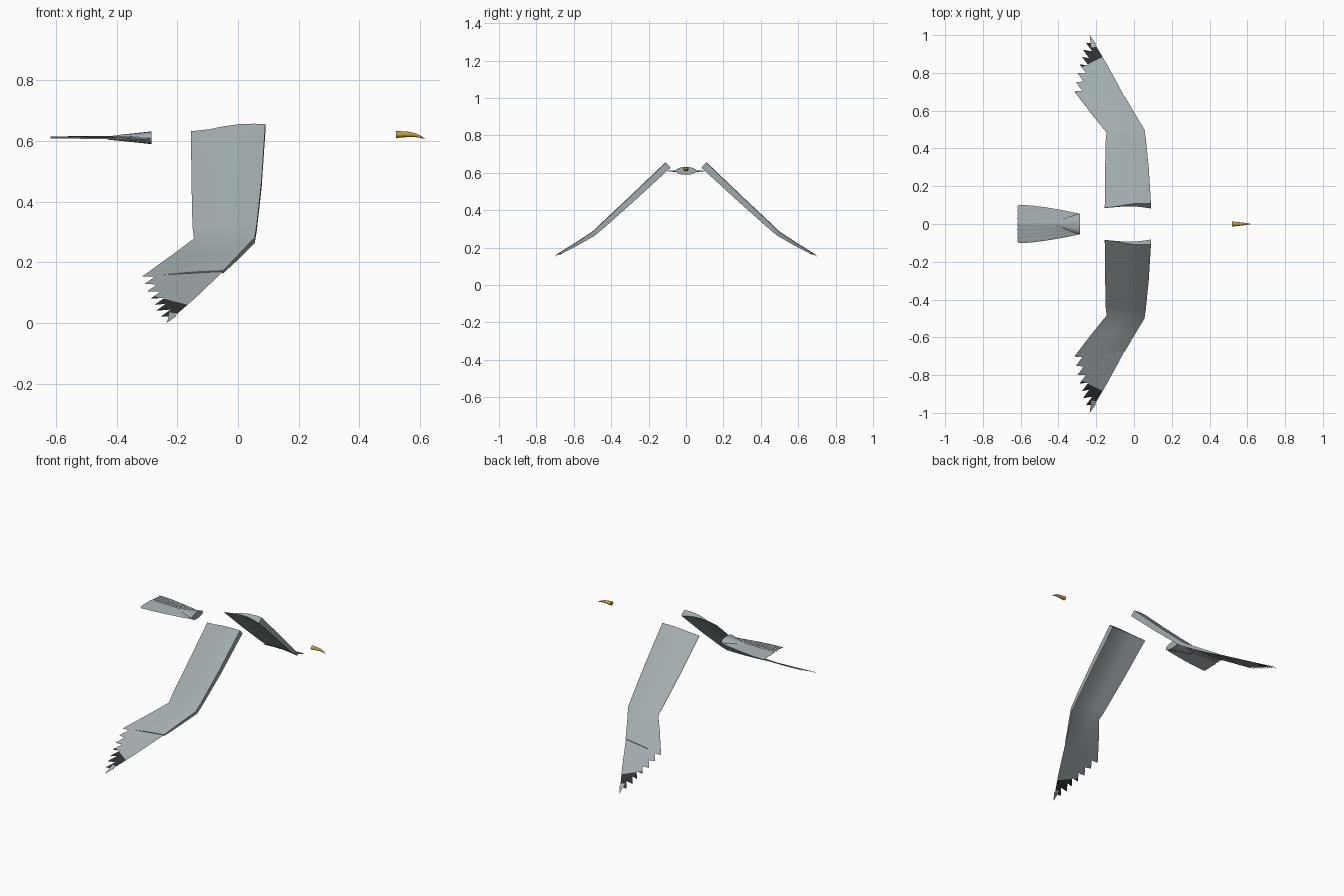
import bpy, bmesh, math
from mathutils import Vector

cube = bpy.data.objects.get("Cube")
if cube:
    bpy.data.objects.remove(cube)


def material(name, rgb):
    m = bpy.data.materials.new(name)
    m.use_nodes = True
    m.diffuse_color = (*rgb, 1)
    m.node_tree.nodes["Principled BSDF"].inputs["Base Color"].default_value = (*rgb, 1)
    return m


GREY = material("feather grey", (0.36, 0.41, 0.43))
BLACK = material("wingtip black", (0.03, 0.03, 0.03))
YELLOW = material("beak yellow", (0.58, 0.35, 0.03))


def finish(bm, name, mats, recalc=True):
    if recalc:
        bmesh.ops.recalc_face_normals(bm, faces=bm.faces)
    mesh = bpy.data.meshes.new(name)
    bm.to_mesh(mesh)
    bm.free()
    for m in mats:
        mesh.materials.append(m)
    ob = bpy.data.objects.new(name, mesh)
    bpy.context.collection.objects.link(ob)
    bpy.ops.object.select_all(action='DESELECT')
    ob.select_set(True)
    bpy.context.view_layer.objects.active = ob
    bpy.ops.object.shade_smooth_by_angle(angle=math.radians(35))
    return ob


def loft(bm, loops):
    """Skin a row of equal-sized closed loops and cap both ends."""
    rings = [[bm.verts.new(p) for p in loop] for loop in loops]
    n = len(rings[0])
    for a, b in zip(rings, rings[1:]):
        for i in range(n):
            j = (i + 1) % n
            bm.faces.new((a[i], a[j], b[j], b[i]))
    bm.faces.new(rings[0])
    bm.faces.new(rings[-1])


def ellipse_loop(x, z, half_y, half_z, n=16):
    return [(x, half_y * math.cos(2 * math.pi * i / n),
             z + half_z * math.sin(2 * math.pi * i / n)) for i in range(n)]


# Wing stations: trailing (x, y), leading (x, y), base z at trailing and leading, thickness
ARM = [(-0.155, 0.085, 0.09, 0.085, 0.63, 0.63, 1.0),
       (-0.153, 0.28, 0.078, 0.28, 0.455, 0.45, 0.85),
       (-0.150, 0.44, 0.062, 0.44, 0.317, 0.307, 0.7),
       (-0.145, 0.485, 0.055, 0.49, 0.277, 0.265, 0.6),
       (-0.215, 0.57, 0.000, 0.585, 0.225, 0.21, 0.45),
       (-0.315, 0.70, -0.048, 0.67, 0.153, 0.165, 0.25)]
# Cambered section: distance along the chord, height above the base
SECTION = [(0, 0.002), (0.25, 0.011), (0.45, 0.025), (0.65, 0.034), (0.85, 0.036), (1, 0.034),
           (1, -0.004), (0.85, 0.004), (0.65, 0.012), (0.45, 0.013), (0.25, 0.007), (0, -0.001)]
# Feather tips along the outer trailing edge
TIPS = [(-0.318, 0.705), (-0.307, 0.75), (-0.30, 0.80), (-0.288, 0.845), (-0.275, 0.885),
        (-0.27, 0.922), (-0.255, 0.96), (-0.235, 1.0)]
# Lines bounding the black band on the hand: point and direction
BAND = [((-0.165, 0.885), (0.11, 0.055)), ((-0.195, 0.94), (0.05, 0.012)),
        ((-0.225, 0.93), (-0.008, 0.06))]


def side_of(p, line):
    (px, py), (dx, dy) = line
    return dx * (p.y - py) - dy * (p.x - px)


def build_wing(side, label):
    # Thick arm
    bm = bmesh.new()
    loops = []
    for k, (tx, ty, lx, ly, tz, lz, s) in enumerate(ARM):
        tilt = 0.75 if k < 3 else 0.6 if k == 3 else 0.48
        normal = Vector((0, math.sin(tilt), math.cos(tilt)))
        t, l = Vector((tx, ty, tz)), Vector((lx, ly, lz))
        pts = [t.lerp(l, u) + normal * h * s for u, h in SECTION]
        loops.append([(p.x, p.y * side, p.z) for p in pts])
    loft(bm, loops)
    finish(bm, label + "_wing_arm", [GREY])

    # Flat hand with notched flight feathers
    bm = bmesh.new()
    outline = [(-0.048, 0.67), (-0.18, 0.66), TIPS[0]]
    for a, b in zip(TIPS, TIPS[1:]):
        outline += [(b[0] + 0.033, b[1] - 0.045), b]
    outline += [(-0.14, 0.84)]
    bm.faces.new([bm.verts.new((x, y, 0)) for x, y in outline])
    bmesh.ops.triangulate(bm, faces=bm.faces[:])
    for (px, py), (dx, dy) in BAND:
        bmesh.ops.bisect_plane(bm, geom=bm.verts[:] + bm.edges[:] + bm.faces[:],
                               plane_co=(px, py, 0), plane_no=(-dy, dx, 0))
    for f in bm.faces:
        c = f.calc_center_median()
        pale_tip = side_of(c, BAND[1]) > 0 and side_of(c, BAND[2]) < 0
        f.material_index = int(side_of(c, BAND[0]) > 0 and not pale_tip)
    for v in bm.verts:
        v.co.z = max(0, (1 - v.co.y) * 0.517)
        v.co.y *= side
    bmesh.ops.recalc_face_normals(bm, faces=bm.faces)
    bm.normal_update()
    if sum(f.normal.z for f in bm.faces) < 0:
        bmesh.ops.reverse_faces(bm, faces=bm.faces)
    finish(bm, label + "_wing_feathers", [GREY, BLACK], recalc=False)


build_wing(1, "left")
build_wing(-1, "right")

# Tail stub tapering into the fan
bm = bmesh.new()
loft(bm, [ellipse_loop(-0.285, 0.61, 0.056, 0.021), ellipse_loop(-0.33, 0.61, 0.042, 0.016),
          ellipse_loop(-0.38, 0.61, 0.024, 0.011), ellipse_loop(-0.43, 0.609, 0.008, 0.005)])
finish(bm, "tail_base", [GREY])

# Overlapping tail feathers, each a slim tilted blade with a rounded end
COUNT = 10
BLADE = [(-0.295, 0.056, 0.010), (-0.36, 0.070, 0.008), (-0.45, 0.086, 0.005),
         (-0.54, 0.098, 0.004), (-0.605, 0.102, 0.0035), (-0.618, 0.101, 0.003)]
for i in range(COUNT):
    bm = bmesh.new()
    across = (i + 0.5) / COUNT * 2 - 1
    lean = 1 if across > 0 else -1
    loops = []
    for k, (x, half, rise) in enumerate(BLADE):
        w = half / COUNT * (0.6 if k == len(BLADE) - 1 else 1.25)
        y, z = across * half * 0.97, 0.611 + rise * (0.4 - across * across)
        dz = 0.0025 * lean
        loops.append([(x, y - w, z + dz), (x, y, z + 0.0018), (x, y + w, z - dz),
                      (x, y, z - 0.0012)])
    loft(bm, loops)
    finish(bm, "tail_feather_%d" % (i + 1), [GREY])

# Hooked beak
bm = bmesh.new()
loft(bm, [ellipse_loop(0.52, 0.6205, 0.014, 0.0115), ellipse_loop(0.555, 0.6215, 0.010, 0.0095),
          ellipse_loop(0.58, 0.6195, 0.007, 0.0068), ellipse_loop(0.598, 0.6145, 0.004, 0.0042),
          ellipse_loop(0.615, 0.607, 0.001, 0.001)])
finish(bm, "beak", [YELLOW])
